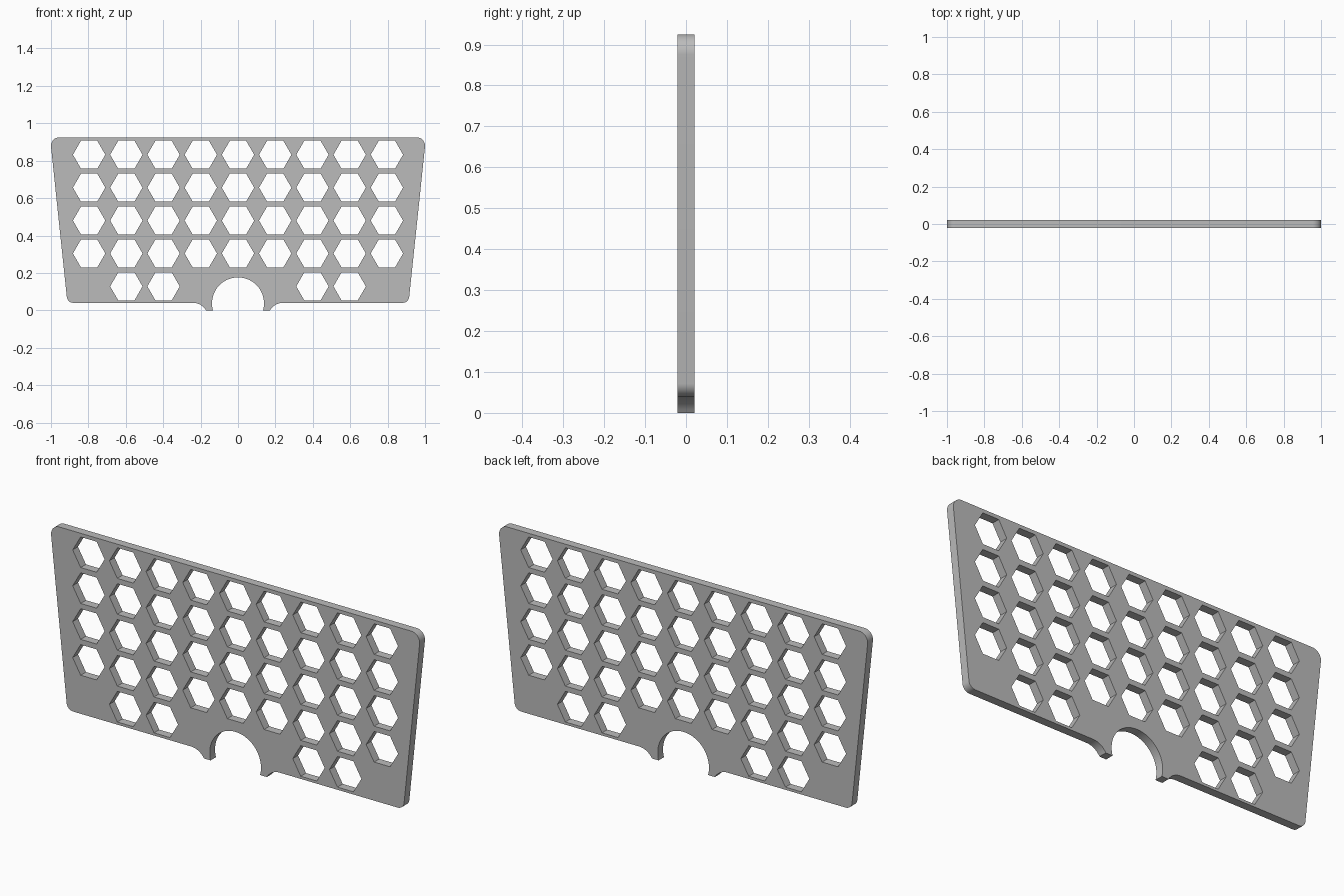
import bpy, bmesh, math
from mathutils import Vector

cube = bpy.data.objects.get("Cube")
if cube:
    bpy.data.objects.remove(cube, do_unlink=True)

HALF_DEPTH = 0.0205
TOP, BOTTOM = 0.925, 0.04
HEX_RADIUS, HEX_DX, HEX_DZ = 0.0866, 0.199, 0.176


def arc(cx, cz, r, start, end, steps):
    """Points along a circular arc, angles in degrees."""
    angles = [math.radians(start + (end - start) * i / steps) for i in range(steps + 1)]
    return [Vector((cx + r * math.cos(a), cz + r * math.sin(a))) for a in angles]


def rounded_corner(before, corner, after, r, steps=10):
    """Replace a corner with a tangent arc."""
    before, corner, after = Vector(before), Vector(corner), Vector(after)
    u, v = (before - corner).normalized(), (after - corner).normalized()
    half = u.angle(v) / 2
    centre = corner + (u + v).normalized() * (r / math.sin(half))
    t = r / math.tan(half)
    a, b = corner + u * t - centre, corner + v * t - centre
    return [centre + a.lerp(b, i / steps).normalized() * r for i in range(steps + 1)]


def add_loop(curve, points):
    spline = curve.splines.new('POLY')
    spline.points.add(len(points) - 1)
    for dst, p in zip(spline.points, points):
        dst.co = (p[0], p[1], 0, 1)
    spline.use_cyclic_u = True


# Right half of the outline: round cutout, flared foot, lower and upper corners
low, high = (0.912, BOTTOM), (1.005, TOP)
cut_r, cut_z = 0.139, 0.037
half = arc(0, cut_z, cut_r, 90, -math.degrees(math.asin(cut_z / cut_r)), 24)
half += arc(0.24, -0.04, 0.08, 150, 90, 8)
half += rounded_corner((0.3, BOTTOM), low, high, 0.035)
half += rounded_corner(low, high, (0, TOP), 0.045)
outline = half + [Vector((-p.x, p.y)) for p in reversed(half[1:])]

# Panel profile with rows of hexagonal holes
curve = bpy.data.curves.new("panel_profile", 'CURVE')
curve.dimensions = '2D'
curve.fill_mode = 'BOTH'
curve.extrude = HALF_DEPTH
add_loop(curve, outline)
for row in range(5):
    columns = (-3, -2, 2, 3) if row == 0 else range(-4, 5)
    for col in columns:
        add_loop(curve, arc(col * HEX_DX, 0.128 + row * HEX_DZ, HEX_RADIUS, 0, 300, 5))

panel = bpy.data.objects.new("perforated_panel", curve)
bpy.context.collection.objects.link(panel)
panel.rotation_euler.x = math.pi / 2
bpy.ops.object.select_all(action='DESELECT')
panel.select_set(True)
bpy.context.view_layer.objects.active = panel
bpy.ops.object.convert(target='MESH')
panel = bpy.context.object
bpy.ops.object.transform_apply(location=False, rotation=True, scale=False)

# Weld the faces to the rim
bm = bmesh.new()
bm.from_mesh(panel.data)
bmesh.ops.remove_doubles(bm, verts=bm.verts, dist=0.0001)
bmesh.ops.recalc_face_normals(bm, faces=bm.faces)
bm.to_mesh(panel.data)
bm.free()
bpy.ops.object.shade_smooth_by_angle(angle=math.radians(30))

# Plain grey material
grey = bpy.data.materials.new("light_grey")
grey.use_nodes = True
colour = (0.5, 0.5, 0.5, 1)
grey.diffuse_color = colour
grey.node_tree.nodes["Principled BSDF"].inputs["Base Color"].default_value = colour
panel.data.materials.clear()
panel.data.materials.append(grey)
